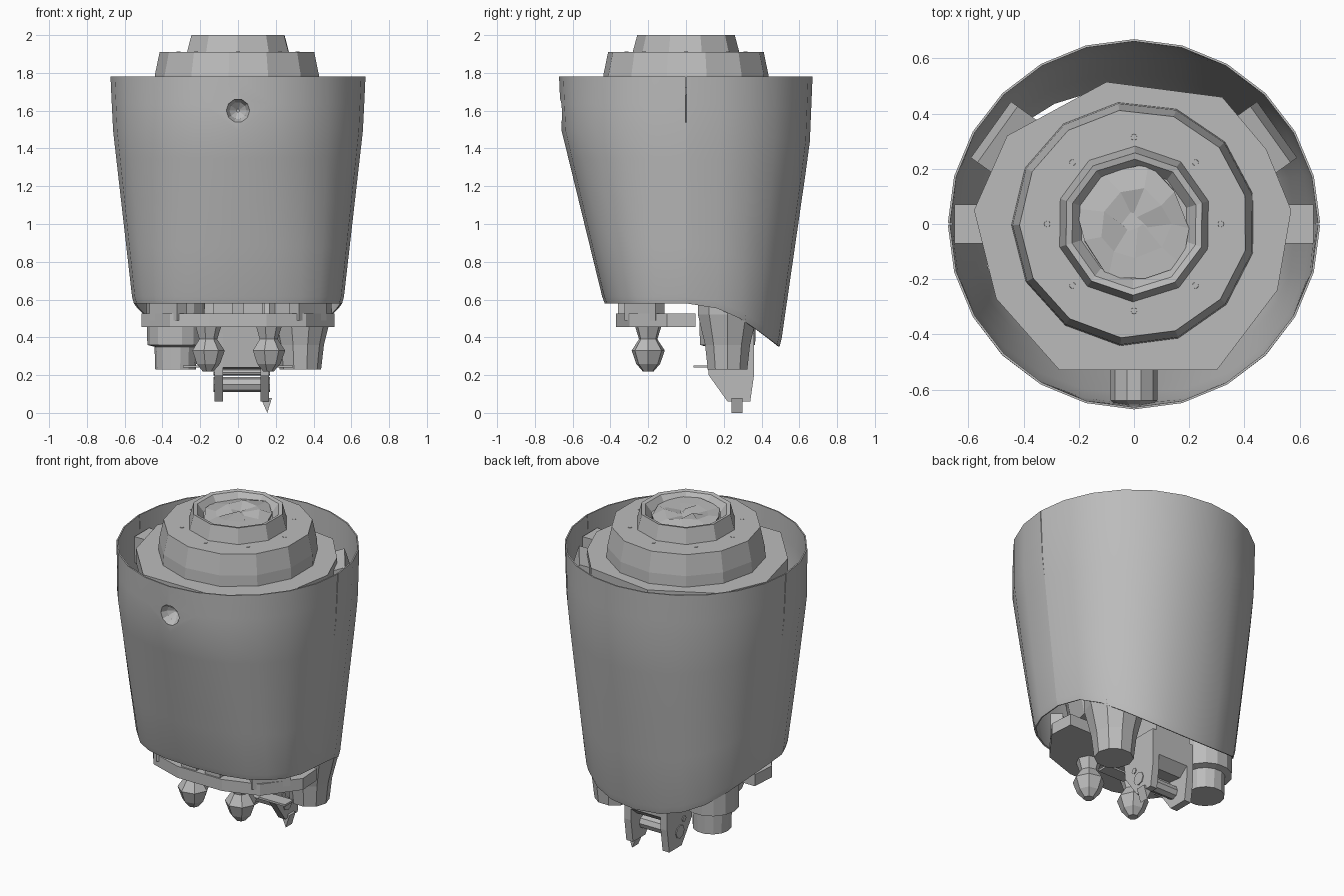
import bpy, bmesh, math, random
from mathutils import Matrix, Vector

random.seed(4)
cube = bpy.data.objects.get("Cube")
if cube:
    bpy.data.objects.remove(cube, do_unlink=True)

grey = bpy.data.materials.new("plain_grey")
grey.use_nodes = True
COLOUR = (0.5, 0.5, 0.5, 1)
grey.diffuse_color = COLOUR
grey.node_tree.nodes["Principled BSDF"].inputs["Base Color"].default_value = COLOUR


def finish(name, bm, recalc=True):
    if recalc:
        bmesh.ops.recalc_face_normals(bm, faces=bm.faces)
    mesh = bpy.data.meshes.new(name)
    bm.to_mesh(mesh)
    bm.free()
    mesh.materials.append(grey)
    ob = bpy.data.objects.new(name, mesh)
    bpy.context.collection.objects.link(ob)
    return ob


def activate(ob):
    bpy.ops.object.select_all(action='DESELECT')
    ob.select_set(True)
    bpy.context.view_layer.objects.active = ob


def smooth(ob, degrees=35):
    activate(ob)
    bpy.ops.object.shade_smooth_by_angle(angle=math.radians(degrees))


def lathe(name, profile, sides, at=(0, 0, 0), scale=(1, 1), along_y=False, turn=0.0):
    """Spin (radius, height) pairs about z; the two ends are capped."""
    bm = bmesh.new()
    rings = []
    for r, z in profile:
        angles = [2 * math.pi * i / sides + turn for i in range(sides)]
        rings.append([bm.verts.new((r * math.cos(a) * scale[0], r * math.sin(a) * scale[1], z))
                      for a in angles])
    for low, high in zip(rings, rings[1:]):
        for i in range(sides):
            k = (i + 1) % sides
            bm.faces.new((low[i], low[k], high[k], high[i]))
    bm.faces.new(rings[0][::-1])
    bm.faces.new(rings[-1])
    if along_y:
        bm.transform(Matrix.Rotation(math.pi / 2, 4, 'X'))
    bm.transform(Matrix.Translation(at))
    return finish(name, bm)


def prism(name, outline, to_point, start, end):
    """Extrude a flat outline; to_point maps (u, v, depth) to space."""
    bm = bmesh.new()
    a = [bm.verts.new(to_point(u, v, start)) for u, v in outline]
    b = [bm.verts.new(to_point(u, v, end)) for u, v in outline]
    bm.faces.new(a)
    bm.faces.new(b[::-1])
    for i in range(len(a)):
        k = (i + 1) % len(a)
        bm.faces.new((a[i], b[i], b[k], a[k]))
    return finish(name, bm)


def box(name, centre, size, turn=0.0, tilt=0.0):
    bm = bmesh.new()
    bmesh.ops.create_cube(bm, size=1)
    bm.transform(Matrix.Translation(centre) @ Matrix.Rotation(turn, 4, 'Z')
                 @ Matrix.Rotation(tilt, 4, 'X') @ Matrix.Diagonal((*size, 1)))
    return finish(name, bm)


def ramp(z, points):
    for (z0, v0), (z1, v1) in zip(points, points[1:]):
        if z <= z1:
            return v0 + (v1 - v0) * (z - z0) / (z1 - z0)
    return points[-1][1]


# Outer casing: half width, front depth and back depth by height
TOP = 1.78
WIDTH = [(0.35, 0.53), (0.58, 0.557), (1.5, 0.662), (TOP, 0.675)]
FRONT = [(0.35, 0.38), (0.58, 0.435), (1.5, 0.66), (TOP, 0.672)]
BACK = [(0.35, 0.5), (1.42, 0.655), (TOP, 0.67)]
HEM = [(0.05, 0.58), (0.2, 0.53), (0.36, 0.435), (0.5, 0.35)]


def half_shell(name, first_angle, depth, boxy, seam, steps=12):
    bm = bmesh.new()
    columns = []
    for i in range(steps + 1):
        a = first_angle + math.pi * i / steps
        c, s = math.cos(a), math.sin(a)
        hem = ramp(max(0.05, 0.5 * s), HEM)
        column = []
        for t in (0, 0.12, 0.24, 0.36, 0.55, 0.75, 0.97, 1):
            z = TOP + (hem - TOP) * t
            power = 1 - boxy * t
            shrink = 0.99 if t == 1 else 1
            x = math.copysign(abs(c) ** power, c) * ramp(z, WIDTH) * shrink
            y = math.copysign(abs(s) ** power, s) * ramp(z, depth) * shrink
            if i in (0, steps):
                y = seam * max(0, 1 - t / 0.36)
            column.append(bm.verts.new((x, y, z)))
        columns.append(column)
    for left, right in zip(columns, columns[1:]):
        for j in range(len(left) - 1):
            bm.faces.new((left[j], left[j + 1], right[j + 1], right[j]))
    ob = finish(name, bm, recalc=False)
    wall = ob.modifiers.new("wall", 'SOLIDIFY')
    wall.thickness, wall.offset = 0.008, -1
    activate(ob)
    bpy.ops.object.modifier_apply(modifier="wall")
    return ob


back_casing = half_shell("back_casing", 0, BACK, 0.14, 0.003)
front_casing = half_shell("front_casing", math.pi, FRONT, 0.26, -0.003)

# Round socket cut through the front casing
cutter = lathe("socket_cutter", [(0.062, 0.5), (0.062, 0.8)], 10, (0, 0, 1.6), along_y=True)
cutter.hide_render = True
cut = front_casing.modifiers.new("socket", 'BOOLEAN')
cut.operation, cut.object = 'DIFFERENCE', cutter
activate(front_casing)
bpy.ops.object.modifier_apply(modifier="socket")
bpy.data.objects.remove(cutter, do_unlink=True)
for casing in (back_casing, front_casing):
    smooth(casing)
lathe("front_socket", [(0.085, 0.48), (0.085, 0.64), (0.062, 0.655), (0.045, 0.62), (0.008, 0.59)],
      10, (0, 0, 1.6), along_y=True)

# Inner core, uneven shoulder plate and stepped top
lathe("inner_core", [(0.36, 0.6), (0.4, 0.8), (0.5, 1.5), (0.5, 1.68)], 14, scale=(1, 0.92))
shoulder = [(0.57, 0.05), (0.48, 0.27), (0.32, 0.46), (-0.1, 0.515), (-0.46, 0.32), (-0.58, 0.05),
            (-0.5, -0.27), (-0.27, -0.53), (0.3, -0.53), (0.52, -0.24)]
prism("shoulder_plate", shoulder, lambda u, v, d: (u, v, d), 1.64, 1.725)
lathe("upper_ring", [(0.445, 1.71), (0.44, 1.79), (0.415, 1.91)], 13, turn=0.25)
lathe("collar", [(0.285, 1.9), (0.258, 2.0), (0.235, 1.995), (0.2, 1.95)], 10, turn=0.3)

# Crumpled cap nearly filling the collar
cap = lathe("collar_cap", [(0.19, 1.94), (0.21, 1.97), (0.13, 1.985), (0.03, 1.98)], 9)
for v in cap.data.vertices:
    if v.co.z > 1.95:
        v.co += Vector((random.uniform(-0.02, 0.02), random.uniform(-0.02, 0.02),
                        random.uniform(-0.02, 0.012)))

# Bolt heads round the upper ring
for i in range(8):
    a = math.pi * i / 4
    lathe("ring_bolt", [(0.013, 1.905), (0.011, 1.912)], 8,
          (0.315 * math.cos(a), 0.315 * math.sin(a), 0))

for side in (-1, 1):
    # Brackets between core and casing
    box("side_bracket", (side * 0.595, 0.0, 1.6), (0.11, 0.14, 0.16))
    box("rear_bracket", (side * 0.46, 0.3, 1.64), (0.25, 0.12, 0.1), side * -0.95, 0.3)

    # Front feet and posts
    lathe("front_foot", [(0.03, 0.22), (0.065, 0.26), (0.09, 0.33), (0.05, 0.39), (0.075, 0.47)],
          7, (side * 0.16, -0.2, 0))
    box("base_post", (side * 0.37, -0.22, 0.56), (0.22, 0.07, 0.14), side * 0.85)
    box("front_post", (side * 0.08, -0.32, 0.56), (0.1, 0.08, 0.14))
    box("link_plate", (side * 0.2, 0.08, 0.245), (0.18, 0.08, 0.012))

# Lower motors: one stepped, one tapered
lathe("right_motor", [(0.108, 0.23), (0.112, 0.35), (0.15, 0.36), (0.155, 0.6)], 14,
      (-0.33, 0.22, 0))
lathe("left_motor", [(0.11, 0.23), (0.125, 0.36), (0.165, 0.52), (0.165, 0.6)], 10,
      (0.33, 0.22, 0))

# Base plate with chamfered front corners
corners = [(0.5, 0.05), (0.51, -0.1), (0.36, -0.3), (0.15, -0.37)]
outline = corners + [(-x, y) for x, y in reversed(corners)]
prism("base_plate", outline, lambda u, v, d: (u, v, d), 0.455, 0.525)

# Central hanging joint: block, two prongs and cross pins
prism("joint_block", [(0.08, 0.6), (0.36, 0.5), (0.36, 0.27), (0.3, 0.22), (0.12, 0.24)],
      lambda u, v, d: (d, u, v), -0.1, 0.14)
prong = [(0.1, 0.42), (0.36, 0.42), (0.36, 0.2), (0.34, 0.06), (0.22, 0.06), (0.12, 0.2)]
prism("right_prong", prong, lambda u, v, d: (d, u, v), -0.125, -0.08)
prism("left_prong", prong, lambda u, v, d: (d, u, v), 0.12, 0.165)
prism("prong_tip", [(0.12, 0.08), (0.18, 0.08), (0.155, 0.0)],
      lambda u, v, d: (u, d, v), 0.24, 0.3)
for name, y, z, thick in (("main_pin", 0.24, 0.15, 0.04), ("upper_pin", 0.2, 0.215, 0.018)):
    ring = [(y + thick * math.cos(k * math.pi / 4), z + thick * math.sin(k * math.pi / 4))
            for k in range(8)]
    prism(name, ring, lambda u, v, d: (d, u, v), -0.13, 0.17)
